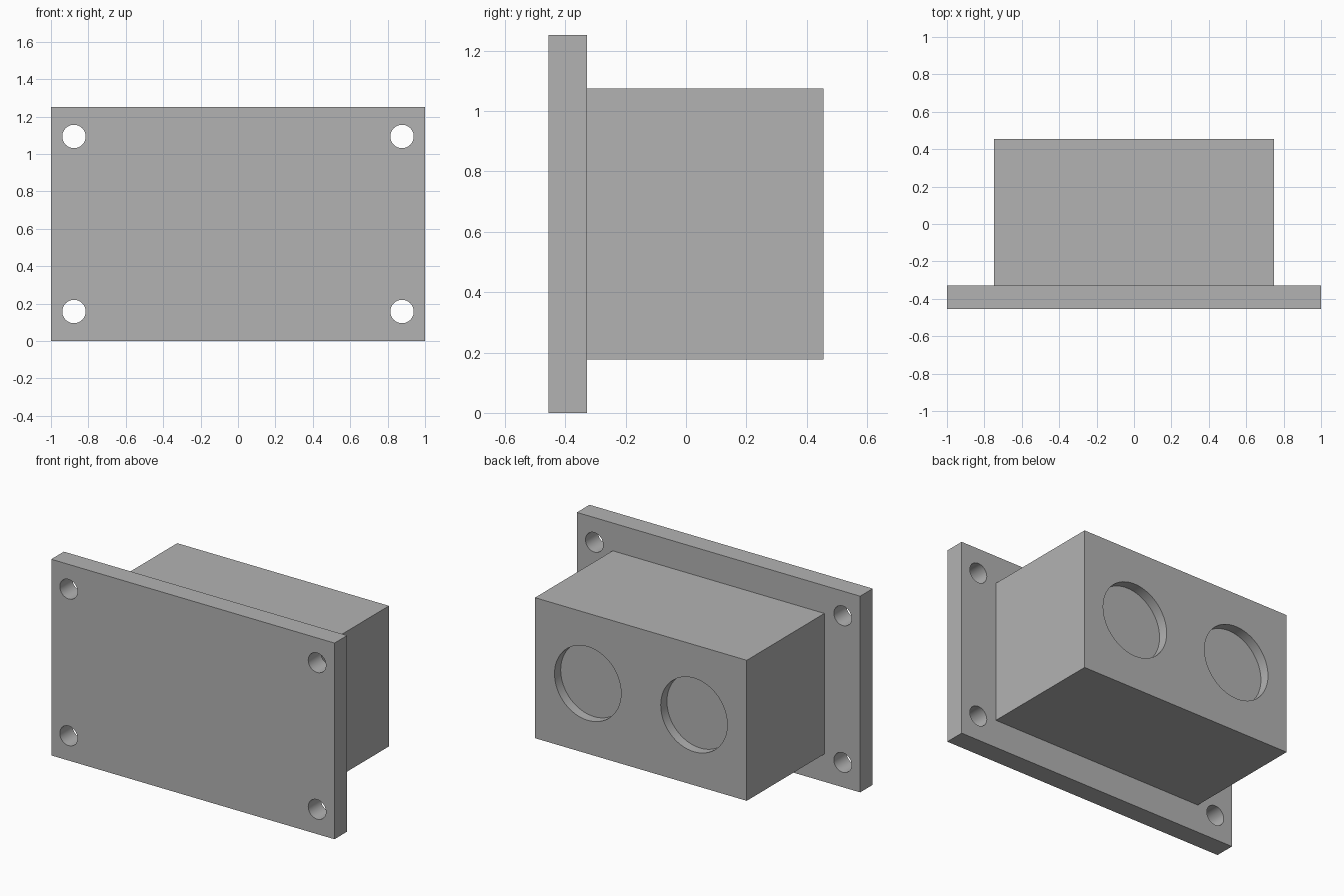
import bpy
import math

if "Cube" in bpy.data.objects:
    bpy.data.objects.remove(bpy.data.objects["Cube"], do_unlink=True)

GREY = (0.45, 0.45, 0.45, 1)
grey = bpy.data.materials.new("plain grey")
grey.use_nodes = True
grey.diffuse_color = GREY
grey.node_tree.nodes["Principled BSDF"].inputs["Base Color"].default_value = GREY

# Main depths along y and the shared centre height
FRONT, JOINT, BACK = -0.455, -0.328, 0.455
MID_Z = 0.626


def block(name, width, y0, y1, height):
    """Rectangular block centred on x = 0 and on the middle height."""
    bpy.ops.mesh.primitive_cube_add(size=1, location=(0, (y0 + y1) / 2, MID_Z))
    ob = bpy.context.object
    ob.name = name
    ob.scale = (width, y1 - y0, height)
    bpy.ops.object.transform_apply(location=True, rotation=False, scale=True)
    ob.data.materials.append(grey)
    return ob


def bore(target, x, z, radius, y0, y1):
    """Cut a round hole along y from y0 to y1."""
    bpy.ops.mesh.primitive_cylinder_add(
        vertices=64, radius=radius, depth=y1 - y0,
        location=(x, (y0 + y1) / 2, z), rotation=(math.pi / 2, 0, 0))
    cutter = bpy.context.object
    cutter.data.materials.append(grey)
    mod = target.modifiers.new("bore", "BOOLEAN")
    mod.operation = "DIFFERENCE"
    mod.solver = "EXACT"
    mod.object = cutter
    bpy.context.view_layer.objects.active = target
    bpy.ops.object.modifier_apply(modifier=mod.name)
    bpy.data.objects.remove(cutter, do_unlink=True)


# Mounting plate with four corner screw holes
plate = block("mounting_plate", 2.0, FRONT, JOINT, 2 * MID_Z)
for sx in (-1, 1):
    for sz in (-1, 1):
        bore(plate, sx * 0.877, MID_Z + sz * 0.468, 0.0625, FRONT - 0.1, JOINT + 0.1)

# Housing with two shallow round recesses in its back
housing = block("housing", 1.495, JOINT, BACK, 0.897)
for sx in (-1, 1):
    bore(housing, sx * 0.375, MID_Z, 0.235, BACK - 0.0625, BACK + 0.1)

# Smooth bores, crisp edges
for ob in (plate, housing):
    bpy.ops.object.select_all(action="DESELECT")
    ob.select_set(True)
    bpy.context.view_layer.objects.active = ob
    bpy.ops.object.shade_smooth_by_angle(angle=math.radians(30))
